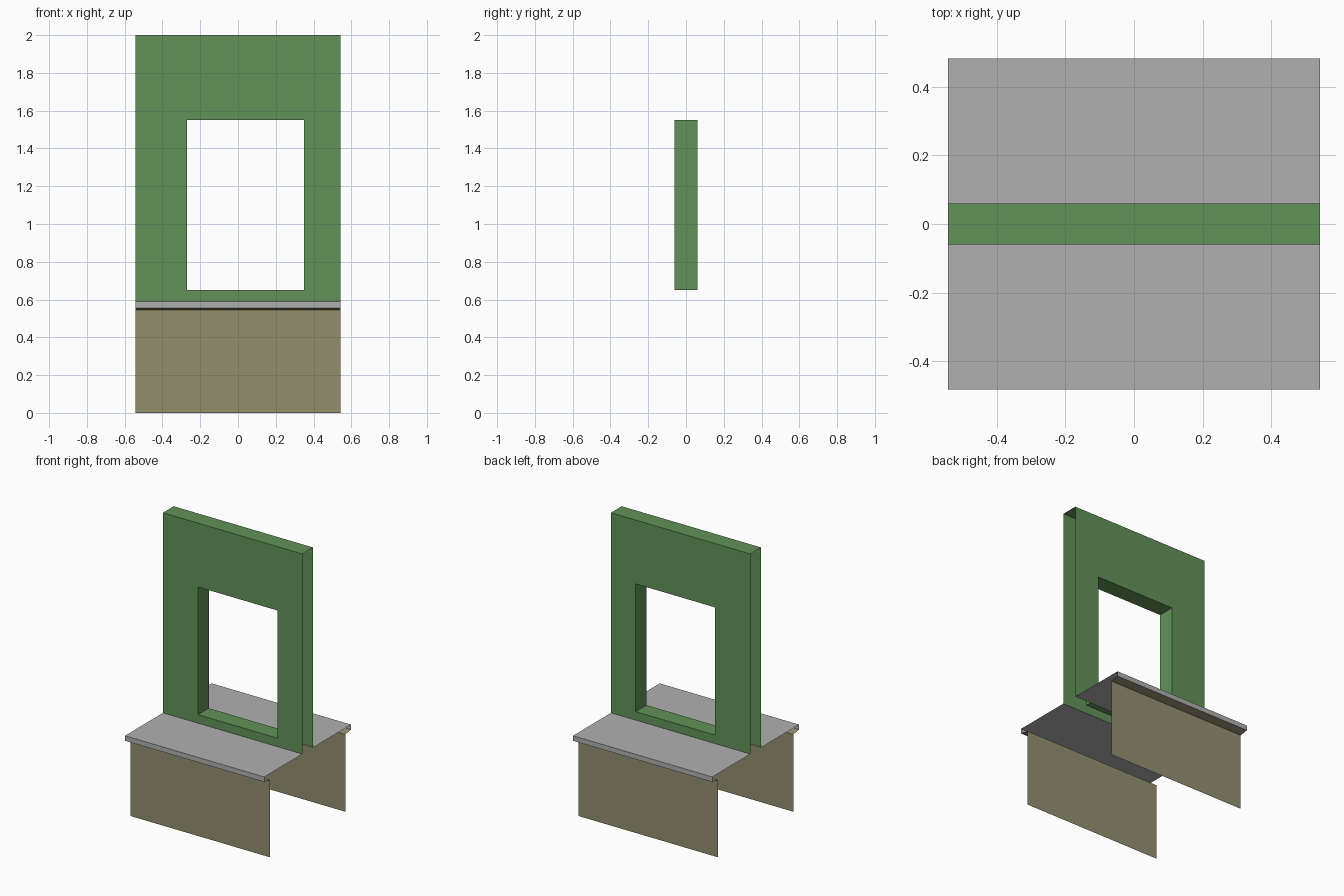
import bpy

if "Cube" in bpy.data.objects:
    bpy.data.objects.remove(bpy.data.objects["Cube"])

W = 0.543            # half width of the segment
T = 0.06             # half thickness of the wall
SILL, LIP, FOOT = 0.59, 0.555, 0.545
EDGE, BASE = 0.483, 0.42


def material(name, rgb):
    lin = [((c / 255 + 0.055) / 1.055) ** 2.4 for c in rgb]
    m = bpy.data.materials.new(name)
    m.diffuse_color = (*lin, 1)
    m.use_nodes = True
    m.node_tree.nodes["Principled BSDF"].inputs["Base Color"].default_value = m.diffuse_color
    return m


GREEN = material("green_wall", (98, 146, 89))
GREY = material("grey_ledge", (176, 176, 176))
TAN = material("tan_base", (147, 143, 111))


def mesh_object(name, verts, faces, mat):
    me = bpy.data.meshes.new(name)
    me.from_pydata(verts, [], faces)
    me.materials.append(mat)
    ob = bpy.data.objects.new(name, me)
    bpy.context.collection.objects.link(ob)
    return ob


def strip(name, profile, mat):
    """Extrude an open (y, z) profile along x, with open ends."""
    verts = [(x, y, z) for y, z in profile for x in (-W, W)]
    faces = [(2 * i, 2 * i + 1, 2 * i + 3, 2 * i + 2) for i in range(len(profile) - 1)]
    return mesh_object(name, verts, faces, mat)


# Hollow wall with a window opening: front and back sheets, top and window reveals
outer = [(-W, SILL), (W, SILL), (W, 2), (-W, 2)]
inner = [(-0.27, 0.65), (0.35, 0.65), (0.35, 1.55), (-0.27, 1.55)]
verts = [(x, y, z) for y in (-T, T) for x, z in outer + inner]
faces = []
for i in range(4):
    j = (i + 1) % 4
    faces.append((i, j, j + 4, i + 4))                # front sheet
    faces.append((i + 12, j + 12, j + 8, i + 8))      # back sheet
    faces.append((i + 4, j + 4, j + 12, i + 12))      # window reveal
faces.append((3, 2, 10, 11))                          # wall top
mesh_object("window_wall", verts, faces, GREEN)

# Ledge and base on both sides of the wall (bottom to top in front, top to bottom behind)
for side, s in (("front", -1), ("back", 1)):
    ledge = [(s * EDGE, LIP), (s * EDGE, SILL), (s * T, SILL)]
    base = [(s * BASE, 0), (s * BASE, FOOT), (s * EDGE, LIP)]
    if s > 0:
        ledge.reverse()
        base.reverse()
    strip(side + "_ledge", ledge, GREY)
    strip(side + "_base", base, TAN)
